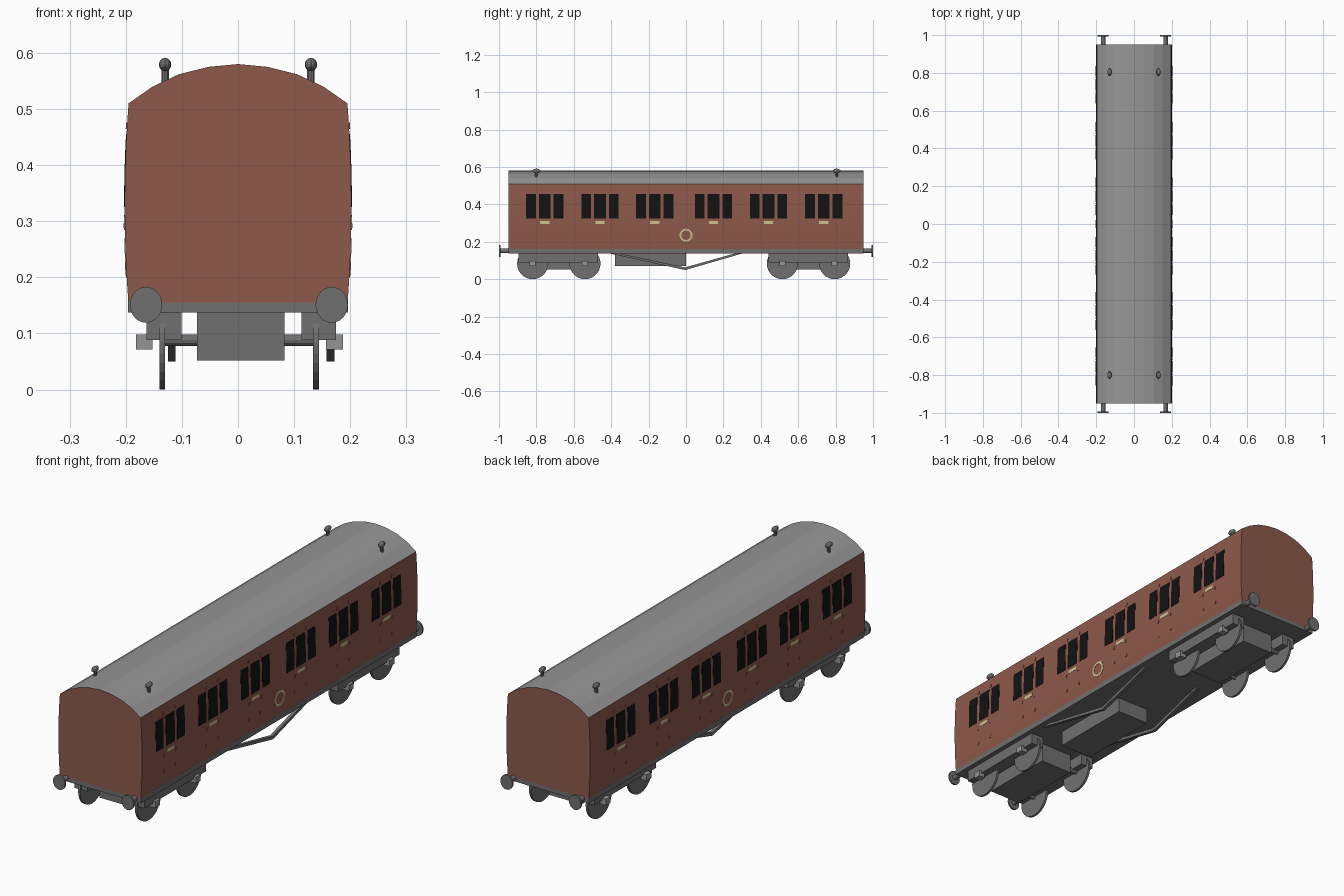
import bpy, bmesh, math
from mathutils import Vector, Matrix

if "Cube" in bpy.data.objects:
    bpy.data.objects.remove(bpy.data.objects["Cube"])


def mat(name, r, g, b):
    m = bpy.data.materials.new(name)
    m.diffuse_color = (r, g, b, 1)
    m.use_nodes = True
    m.node_tree.nodes["Principled BSDF"].inputs["Base Color"].default_value = m.diffuse_color
    return m


BROWN = mat("brown_paint", 0.27, 0.10, 0.07)
ROOF = mat("roof_grey", 0.31, 0.31, 0.31)
FRAME = mat("frame_grey", 0.16, 0.16, 0.16)
LIGHT = mat("light_grey", 0.30, 0.30, 0.30)
BLACK = mat("window_black", 0.006, 0.006, 0.006)
GOLD = mat("pale_gold", 0.62, 0.53, 0.27)


def finish(name, bm, *mats):
    bmesh.ops.recalc_face_normals(bm, faces=bm.faces)
    me = bpy.data.meshes.new(name)
    bm.to_mesh(me)
    bm.free()
    for m in mats:
        me.materials.append(m)
    ob = bpy.data.objects.new(name, me)
    bpy.context.collection.objects.link(ob)
    return ob


def add_box(bm, x0, x1, y0, y1, z0, z1):
    M = Matrix.LocRotScale(((x0 + x1) / 2, (y0 + y1) / 2, (z0 + z1) / 2), None,
                           (x1 - x0, y1 - y0, z1 - z0))
    bmesh.ops.create_cube(bm, size=1, matrix=M)


def add_rod(bm, a, b, r, seg=16, sx=1):
    a, b = Vector(a), Vector(b)
    d = b - a
    M = Matrix.Translation((a + b) / 2) @ d.to_track_quat('Z', 'Y').to_matrix().to_4x4()
    M = M @ Matrix.Diagonal((sx, 1, 1, 1))
    bmesh.ops.create_cone(bm, cap_ends=True, segments=seg, radius1=r, radius2=r,
                          depth=d.length, matrix=M)


def add_prism(bm, a, b):
    """Solid between two matching point loops."""
    va, vb = [bm.verts.new(p) for p in a], [bm.verts.new(p) for p in b]
    bm.faces.new(va)
    bm.faces.new(vb)
    for i in range(len(a)):
        j = (i + 1) % len(a)
        bm.faces.new((va[i], va[j], vb[j], vb[i]))


def side_x(z):
    """Half width of the gently bulging side at height z."""
    return 0.202 - 0.216 * (z - 0.33) ** 2


def add_side_plate(bm, y0, y1, z0, z1, out=0.001, rows=4):
    """Thin plate following the bulge, on both sides."""
    zs = [z0 + (z1 - z0) * i / rows for i in range(rows + 1)]
    for s in (-1, 1):
        prof = [(s * (side_x(z) + out), z) for z in zs]
        prof += [(s * (side_x(z) - 0.002), z) for z in reversed(zs)]
        add_prism(bm, [(x, y0, z) for x, z in prof], [(x, y1, z) for x, z in prof])


# body and arched roof
half = [(side_x(0.155 + 0.355 * i / 10), 0.155 + 0.355 * i / 10) for i in range(11)]
half += [(0.152, 0.54), (0.105, 0.562), (0.053, 0.575)]
profile = half + [(0, 0.58)] + [(-x, z) for x, z in reversed(half)]
bm = bmesh.new()
add_prism(bm, [(x, -0.95, z) for x, z in profile], [(x, 0.95, z) for x, z in profile])
bmesh.ops.recalc_face_normals(bm, faces=bm.faces)
for f in bm.faces:
    f.material_index = 1 if f.normal.z > 0.5 else 0
finish("carriage_body", bm, BROWN, ROOF)

# windows, door handles and hinges, in six groups per side
win, handle, hinge = bmesh.new(), bmesh.new(), bmesh.new()
for c in (-0.755, -0.46, -0.168, 0.147, 0.441, 0.737):
    for a, b in ((-0.10, -0.047), (-0.031, 0.031), (0.047, 0.10)):
        add_side_plate(win, c + a, c + b, 0.325, 0.455)
    add_side_plate(handle, c - 0.025, c + 0.025, 0.296, 0.311, rows=1)
    for y in (c - 0.04, c + 0.04):
        for z in (0.22, 0.29, 0.47):
            add_side_plate(hinge, y - 0.004, y + 0.004, z - 0.006, z + 0.006, 0.002, 1)
finish("windows", win, BLACK)
finish("door_handles", handle, GOLD)
finish("door_hinges", hinge, BROWN)

# round ring emblem plate on each side
bm = bmesh.new()
N = 20
for s in (-1, 1):
    rings = []
    for r, out in ((0.035, -0.001), (0.035, 0.0015), (0.025, 0.0015), (0.025, -0.001)):
        ring = []
        for i in range(N):
            t = 2 * math.pi * i / N
            z = 0.235 + r * math.sin(t)
            ring.append(bm.verts.new((s * (side_x(z) + out), r * math.cos(t), z)))
        rings.append(ring)
    for k in range(4):
        p, q = rings[k], rings[(k + 1) % 4]
        for i in range(N):
            j = (i + 1) % N
            bm.faces.new((p[i], p[j], q[j], q[i]))
finish("side_rings", bm, GOLD)

# roof ventilators
bm = bmesh.new()
for x in (-0.13, 0.13):
    for y in (-0.8, 0.805):
        add_rod(bm, (x, y, 0.54), (x, y, 0.575), 0.007, 10)
        bmesh.ops.create_uvsphere(bm, u_segments=12, v_segments=8, radius=1,
            matrix=Matrix.LocRotScale((x, y, 0.579), None, (0.011, 0.021, 0.012)))
finish("roof_vents", bm, FRAME)

# underframe and the equipment box below it
bm = bmesh.new()
add_box(bm, -0.196, 0.196, -0.95, 0.95, 0.137, 0.16)
finish("underframe", bm, FRAME)
bm = bmesh.new()
add_box(bm, -0.073, 0.083, -0.38, 0.0, 0.07, 0.138)
finish("equipment_box", bm, FRAME)

# buffers
bm = bmesh.new()
for x in (-0.164, 0.167):
    for s in (-1, 1):
        add_rod(bm, (x, s * 0.94, 0.151), (x, s * 0.995, 0.151), 0.012, 12)
        add_rod(bm, (x, s * 0.992, 0.151), (x, s * 1.0, 0.151), 0.032, 24, 0.9)
finish("buffers", bm, FRAME)

# V-shaped truss bars
bm = bmesh.new()
for x in (-0.118, 0.165):
    prof = [(-0.41, 0.142), (0.0, 0.062), (0.31, 0.142), (0.28, 0.142),
            (0.0, 0.048), (-0.36, 0.142)]
    prof = [(-0.42, 0.14), (-0.01, 0.05), (0.0, 0.05), (0.31, 0.14),
            (0.27, 0.14), (-0.005, 0.063), (-0.37, 0.14)]
    add_prism(bm, [(x - 0.007, y, z) for y, z in prof], [(x + 0.007, y, z) for y, z in prof])
finish("truss_bars", bm, FRAME)

# bogies
for label, c in (("front", -0.68), ("rear", 0.655)):
    bm = bmesh.new()
    add_box(bm, -0.163, -0.101, c - 0.215, c + 0.21, 0.088, 0.138)
    add_box(bm, 0.113, 0.175, c - 0.215, c + 0.21, 0.088, 0.138)
    add_box(bm, -0.073, 0.083, c - 0.17, c + 0.17, 0.052, 0.138)
    finish(label + "_bogie_frame", bm, FRAME)
    wheels, boxes = bmesh.new(), bmesh.new()
    for y in (c - 0.14, c + 0.14):
        add_rod(wheels, (-0.13, y, 0.088), (0.135, y, 0.088), 0.01, 12)
        for x in (-0.135, 0.139):
            add_rod(wheels, (x - 0.005, y, 0.083), (x + 0.005, y, 0.083), 0.083, 28)
        add_box(boxes, -0.182, -0.152, y - 0.016, y + 0.016, 0.071, 0.098)
        add_box(boxes, 0.157, 0.187, y - 0.016, y + 0.016, 0.071, 0.098)
    finish(label + "_wheels", wheels, FRAME)
    finish(label + "_axle_boxes", boxes, LIGHT)
